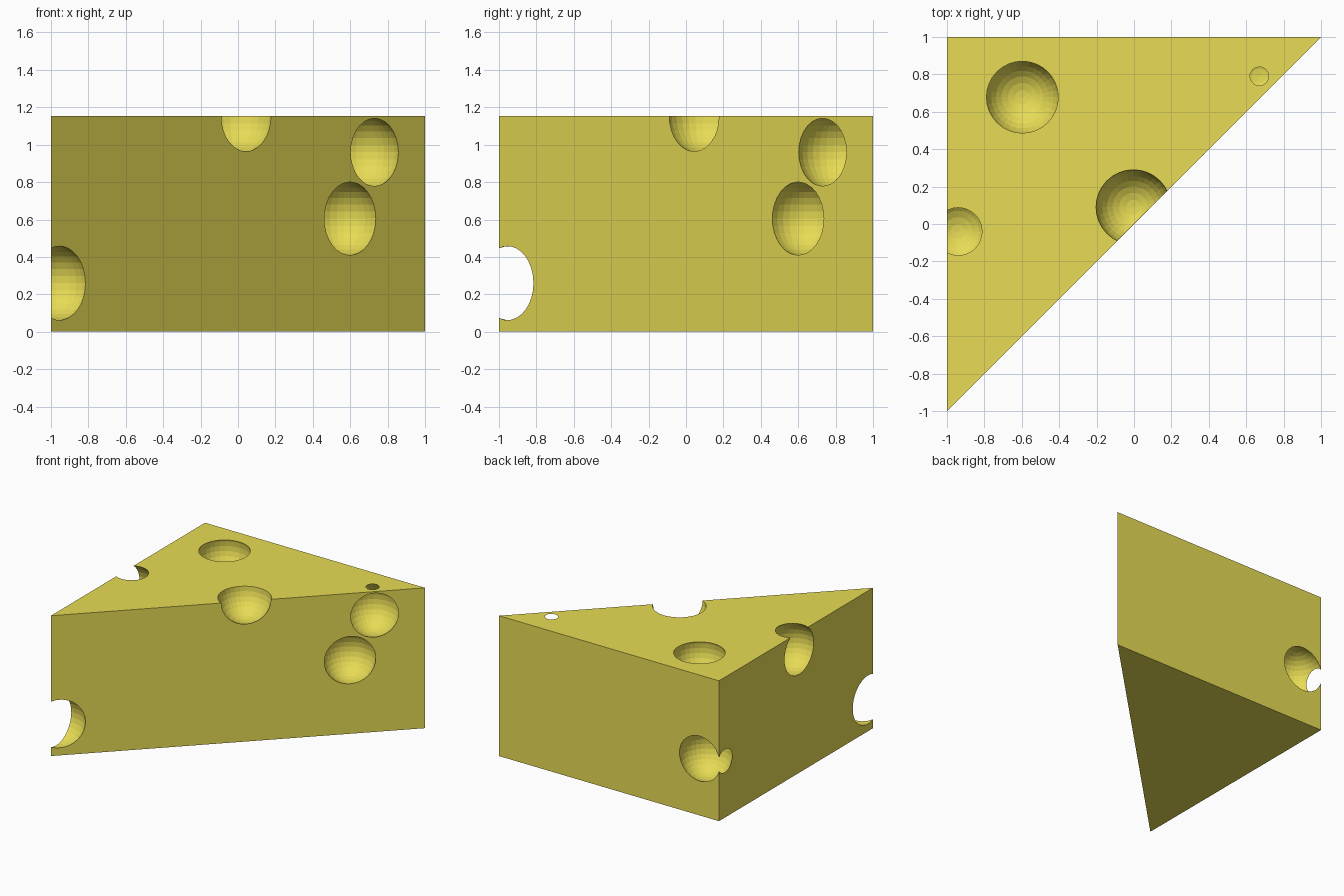
import bpy, bmesh
from mathutils import Matrix

if "Cube" in bpy.data.objects:
    bpy.data.objects.remove(bpy.data.objects["Cube"])

H = 1.153   # wedge height
R = 0.2     # every bubble has the same radius


def mesh_object(name, bm):
    bmesh.ops.recalc_face_normals(bm, faces=bm.faces[:])
    mesh = bpy.data.meshes.new(name)
    bm.to_mesh(mesh)
    bm.free()
    obj = bpy.data.objects.new(name, mesh)
    bpy.context.collection.objects.link(obj)
    return obj


# Triangular wedge: extruded right triangle
bm = bmesh.new()
base = bm.faces.new([bm.verts.new((x, y, 0)) for x, y in [(-1, -1), (1, 1), (-1, 1)]])
top = bmesh.ops.extrude_face_region(bm, geom=[base])["geom"]
bmesh.ops.translate(bm, vec=(0, 0, H),
                    verts=[g for g in top if isinstance(g, bmesh.types.BMVert)])
wedge = mesh_object("cheese_wedge", bm)

# Bubbles: spheres breaking through the faces, edges and corners
bubbles = [
    (-0.597, 0.678, 1.10),    # top face
    (-0.003, 0.09, 1.153),    # top edge of the long side
    (-0.94, -0.04, 1.0),      # top edge of the left side
    (0.67, 0.79, 0.96),       # long side, nicking the top
    (0.568, 0.63, 0.605),     # long side, middle
    (-0.976, -0.934, 0.26),   # sharp front corner
    (-0.825, 0.923, 0.467),   # back left corner
]
bm = bmesh.new()
for c in bubbles:
    bmesh.ops.create_uvsphere(bm, u_segments=32, v_segments=16, radius=R,
                              matrix=Matrix.Translation(c))
cutter = mesh_object("bubble_cutter", bm)
cutter.hide_render = True

# Carve the bubbles out
mod = wedge.modifiers.new("bubbles", "BOOLEAN")
mod.operation = "DIFFERENCE"
mod.solver = "EXACT"
mod.object = cutter
bpy.context.view_layer.objects.active = wedge
wedge.select_set(True)
bpy.ops.object.modifier_apply(modifier=mod.name)
bpy.data.objects.remove(cutter)

# Yellow cheese colour
mat = bpy.data.materials.new("cheese_yellow")
mat.diffuse_color = (0.8, 0.71, 0.09, 1)
mat.use_nodes = True
mat.node_tree.nodes["Principled BSDF"].inputs["Base Color"].default_value = mat.diffuse_color
wedge.data.materials.clear()
wedge.data.materials.append(mat)
